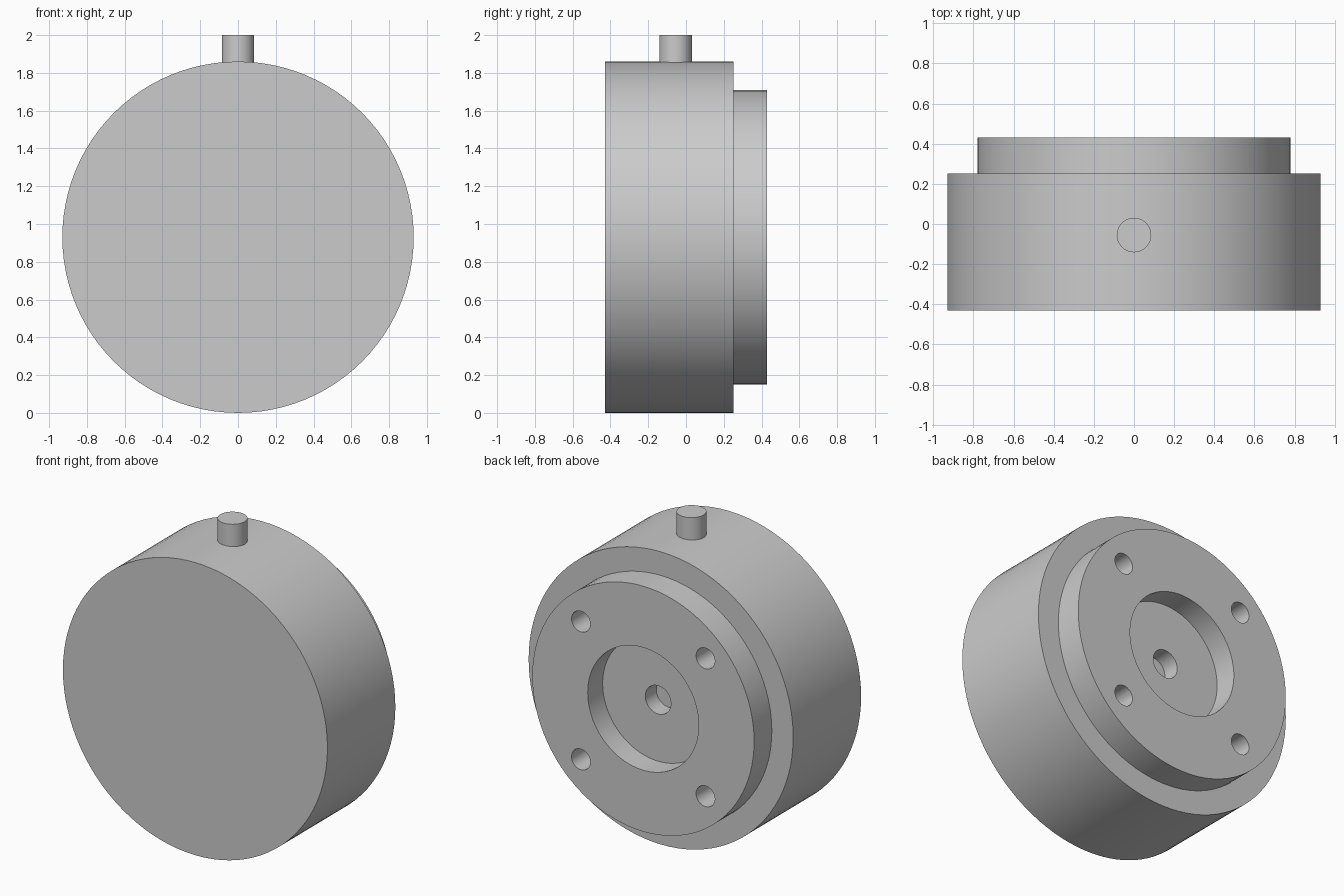
import bpy
import bmesh
import math
from mathutils import Matrix, Vector

cube = bpy.data.objects.get("Cube")
if cube:
    bpy.data.objects.remove(cube, do_unlink=True)

CENTRE_Z = 0.93
BACK_Y = 0.43
SEGMENTS = 96

grey = bpy.data.materials.new("plain_grey")
grey.use_nodes = True
grey.diffuse_color = (0.6, 0.6, 0.6, 1)
grey.node_tree.nodes["Principled BSDF"].inputs["Base Color"].default_value = (0.6, 0.6, 0.6, 1)


def make_object(name, bm):
    bmesh.ops.recalc_face_normals(bm, faces=bm.faces[:])
    mesh = bpy.data.meshes.new(name)
    bm.to_mesh(mesh)
    bm.free()
    mesh.materials.append(grey)
    obj = bpy.data.objects.new(name, mesh)
    bpy.context.collection.objects.link(obj)
    return obj


def lathe(name, profile):
    """Turn a (radius, y) profile around the y axis through the housing centre."""
    bm = bmesh.new()
    rings = []
    for radius, y in profile:
        ring = []
        for i in range(SEGMENTS):
            a = 2 * math.pi * i / SEGMENTS
            ring.append(bm.verts.new((radius * math.cos(a), y, CENTRE_Z + radius * math.sin(a))))
        rings.append(ring)
    for lower, upper in zip(rings, rings[1:]):
        for i in range(SEGMENTS):
            j = (i + 1) % SEGMENTS
            bm.faces.new((lower[i], lower[j], upper[j], upper[i]))
    bm.faces.new(rings[0])
    bm.faces.new(rings[-1])
    return make_object(name, bm)


def cylinder(bm, radius, start, end, segments=48):
    start, end = Vector(start), Vector(end)
    axis = end - start
    turn = axis.to_track_quat("Z", "Y").to_matrix().to_4x4()
    bmesh.ops.create_cone(bm, cap_ends=True, segments=segments, radius1=radius, radius2=radius,
                          depth=axis.length, matrix=Matrix.Translation((start + end) / 2) @ turn)


def smooth(obj):
    bpy.ops.object.select_all(action="DESELECT")
    obj.select_set(True)
    bpy.context.view_layer.objects.active = obj
    bpy.ops.object.shade_smooth_by_angle(angle=math.radians(30))


# Round housing with its stepped rear flange, recess and blind centre hole
housing = lathe("housing", [
    (0.93, -0.43), (0.93, 0.252), (0.78, 0.252), (0.78, BACK_Y),
    (0.39, BACK_Y), (0.39, 0.28), (0.09, 0.28), (0.09, 0.17),
])

# Four mounting holes in the rear flange
bm = bmesh.new()
for sx in (-1, 1):
    for sz in (-1, 1):
        x, z = sx * 0.438, CENTRE_Z + sz * 0.438
        cylinder(bm, 0.066, (x, 0.13, z), (x, 0.5, z), 32)
cutter = make_object("mounting_hole_cutter", bm)
cutter.hide_render = True
cut = housing.modifiers.new("mounting_holes", "BOOLEAN")
cut.operation = "DIFFERENCE"
cut.solver = "EXACT"
cut.object = cutter
bpy.context.view_layer.objects.active = housing
bpy.ops.object.modifier_apply(modifier=cut.name)
bpy.data.objects.remove(cutter, do_unlink=True)
smooth(housing)

# Short stub on top
bm = bmesh.new()
cylinder(bm, 0.086, (0, -0.055, 1.8), (0, -0.055, 2))
smooth(make_object("top_stub", bm))
